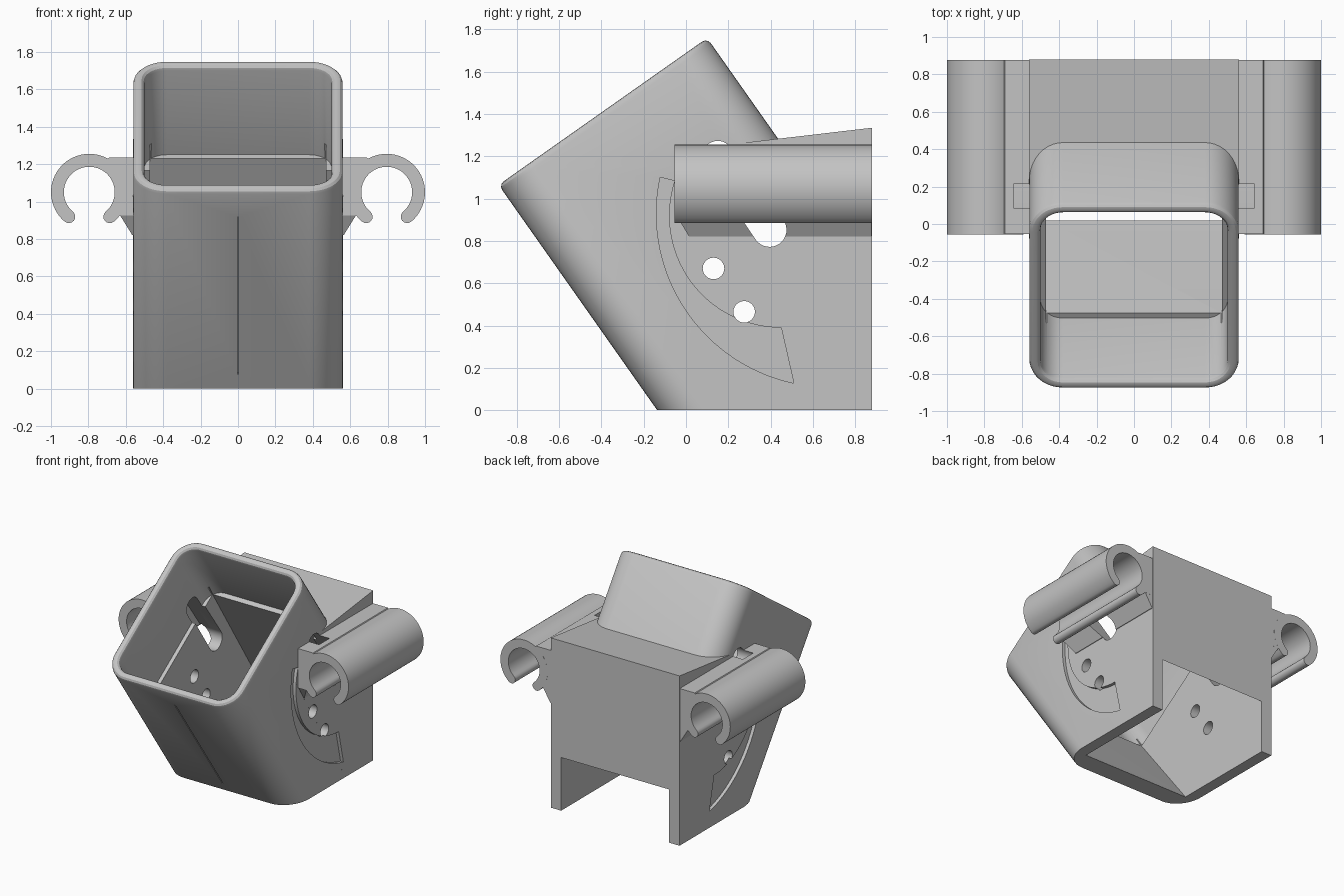
import bpy, bmesh, math
from mathutils import Vector

if "Cube" in bpy.data.objects:
    bpy.data.objects.remove(bpy.data.objects["Cube"])

grey = bpy.data.materials.new("light grey plastic")
grey.diffuse_color = (0.55, 0.55, 0.55, 1)
grey.use_nodes = True
grey.node_tree.nodes["Principled BSDF"].inputs["Base Color"].default_value = grey.diffuse_color

# Tilted socket frame: rim centre, direction across the rim, direction down the socket
RIM = Vector((0, -0.393, 1.412))
ACROSS = Vector((0, 0.818, 0.576)).normalized()
DOWN = Vector((0, 0.576, -0.818)).normalized()


def finish(bm, name):
    bmesh.ops.recalc_face_normals(bm, faces=bm.faces)
    me = bpy.data.meshes.new(name)
    bm.to_mesh(me)
    bm.free()
    ob = bpy.data.objects.new(name, me)
    me.materials.append(grey)
    bpy.context.collection.objects.link(ob)
    return ob


def loft(name, rings):
    """Skin a list of equal-length point rings and cap both ends."""
    bm = bmesh.new()
    rows = [[bm.verts.new(p) for p in r] for r in rings]
    n = len(rows[0])
    for a, b in zip(rows, rows[1:]):
        for i in range(n):
            j = (i + 1) % n
            bm.faces.new((a[i], a[j], b[j], b[i]))
    bm.faces.new(rows[0])
    bm.faces.new(rows[-1])
    return finish(bm, name)


def side_extrude(name, yz, x0, x1):
    return loft(name, [[(x, y, z) for y, z in yz] for x in (x0, x1)])


def front_extrude(name, xz, y0, y1):
    return loft(name, [[(x, y, z) for x, z in xz] for y in (y0, y1)])


def arc(cx, cy, r, a0, a1, n):
    return [(cx + r * math.cos(math.radians(a0 + (a1 - a0) * i / n)),
             cy + r * math.sin(math.radians(a0 + (a1 - a0) * i / n))) for i in range(n + 1)]


def socket_ring(inset, t):
    """Rounded rectangle across the socket, t below the rim."""
    hx, hv, r = 0.56 - inset, 0.603 - inset, 0.18 - inset
    pts = []
    for sx, sv, a in ((1, 1, 0), (-1, 1, 90), (-1, -1, 180), (1, -1, 270)):
        pts += arc(sx * (hx - r), sv * (hv - r), r, a, a + 90, 10)
    return [RIM + Vector((u, 0, 0)) + ACROSS * v + DOWN * t for u, v in pts]


def boolean(ob, other, op):
    m = ob.modifiers.new("bool", 'BOOLEAN')
    m.object, m.operation, m.solver = other, op, 'EXACT'
    bpy.context.view_layer.objects.active = ob
    bpy.ops.object.modifier_apply(modifier=m.name)
    bpy.data.objects.remove(other)


# Socket shell with a rounded rim, joined to the rear block
body = loft("socket_body", [socket_ring(*s) for s in
            ((0.03, 0), (0.015, 0.004), (0.004, 0.015), (0, 0.03), (0, 2.5))])
block = side_extrude("block", [(0.6, -0.1), (1.0, -0.1), (1.0, 1.349), (0.24, 1.26),
                               (-0.1, 1.0)], -0.5603, 0.5603)
boolean(body, block, 'UNION')
trim = side_extrude("trim", [(-2, 0), (0.88, 0), (0.88, 3), (-2, 3)], -2, 2)
boolean(body, trim, 'INTERSECT')

# Upper cavity, then the narrower lower cavity that opens below and behind
upper = loft("upper", [socket_ring(*s) for s in
             ((0.03, -0.05), (0.03, 0), (0.045, 0.004), (0.056, 0.015), (0.06, 0.03), (0.06, 0.58))])
boolean(body, upper, 'DIFFERENCE')
lower = side_extrude("lower", [(-0.529, 0.725), (-0.475, 0.645), (0.02, 0), (0.035, -0.02),
                               (0.95, -0.02), (0.95, 0.31), (0.355, 1.23), (0.303, 1.31)],
                     -0.47, 0.47)
boolean(body, lower, 'DIFFERENCE')

# Two round pin holes through both side walls
for y, z in ((0.13, 0.67), (0.275, 0.465)):
    boolean(body, side_extrude("pin", arc(y, z, 0.051, 0, 345, 23), -1, 1), 'DIFFERENCE')

# Crescent recess on each side wall
crescent = arc(0.68, 0.93, 0.82, 168, 258, 30) + arc(0.45, 0.92, 0.53, 270, 162, 30)
for s in (-1, 1):
    boolean(body, side_extrude("recess", crescent, s * 0.535, s * 0.7), 'DIFFERENCE')

# Fine score line down the front
front = RIM - ACROSS * 0.603
line = [front + ACROSS * v + DOWN * t for v, t in
        ((-0.05, 0.18), (0.02, 0.18), (0.02, 1.21), (-0.05, 1.21))]
boolean(body, side_extrude("score", [(p.y, p.z) for p in line], -0.004, 0.004), 'DIFFERENCE')


def slot_cutter():
    """Long slot running down the socket direction."""
    tilt = math.degrees(math.atan2(DOWN.z, DOWN.y))
    pts = (arc(0.15, 1.20, 0.073, tilt + 90, tilt + 270, 16)
           + arc(0.395, 0.852, 0.08, tilt - 90, tilt + 90, 16))
    return side_extrude("slot", pts, -0.645, 0.645)


boolean(body, slot_cutter(), 'DIFFERENCE')

# Open round clips with a web and tapered wedge on each side
CX, CZ, RO, RI = 0.795, 1.05, 0.205, 0.136
mid, tip = (RO + RI) / 2, (RO - RI) / 2


def tip_arc(a, start):
    c = arc(CX, CZ, mid, a, a, 1)[0]
    return arc(c[0], c[1], tip, start, start + 180, 8)[1:-1]


ring = (arc(CX, CZ, RO, -50, 230, 48) + tip_arc(230, 230)
        + arc(CX, CZ, RI, 230, -50, 40) + tip_arc(-50, 130))
web = [(0.54, 0.925), (0.637, 0.925), (0.66, 0.96), (0.635, 1.05), (0.66, 1.16),
       (0.70, 1.22), (0.69, 1.235), (0.54, 1.235)]
for s, name in ((1, "right_clip"), (-1, "left_clip")):
    clip = front_extrude(name, [(s * x, z) for x, z in ring], -0.055, 0.878)
    boolean(clip, front_extrude("web", [(s * x, z) for x, z in web], -0.0545, 0.8775), 'UNION')
    wedge = loft("wedge", [
        [(s * x, y, z) for x, y in ((0.54, y0), (x1, y0), (x1, 0.877), (0.54, 0.877))]
        for z, x1, y0 in ((0.82, 0.565, 0.015), (0.935, 0.636, -0.054))])
    boolean(clip, wedge, 'UNION')
    boolean(clip, slot_cutter(), 'DIFFERENCE')

for ob in list(bpy.context.scene.objects):
    bpy.ops.object.select_all(action='DESELECT')
    ob.select_set(True)
    bpy.context.view_layer.objects.active = ob
    bpy.ops.object.shade_smooth_by_angle(angle=math.radians(30))
